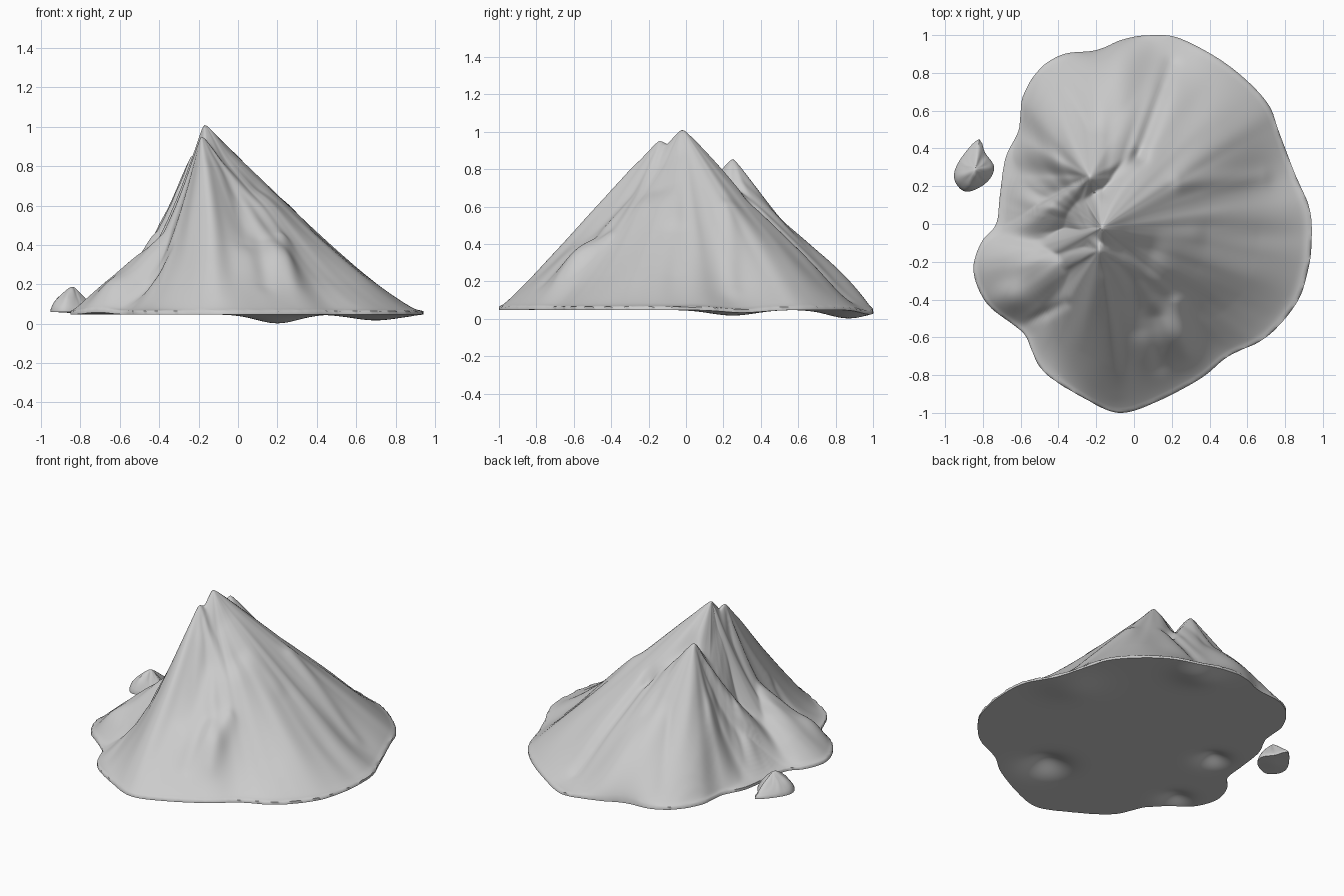
import bpy, bmesh, math
from math import tau, cos, sin, atan2, hypot, exp
from mathutils import Vector, noise

if "Cube" in bpy.data.objects:
    bpy.data.objects.remove(bpy.data.objects["Cube"])

stone = bpy.data.materials.new("light grey stone")
stone.use_nodes = True
GREY = (0.6, 0.6, 0.6, 1)
stone.diffuse_color = GREY
stone.node_tree.nodes["Principled BSDF"].inputs["Base Color"].default_value = GREY


def smooth_loop(points, steps=6):
    """Closed Catmull-Rom curve through the outline points."""
    pts = [Vector(p) for p in points]
    n, out = len(pts), []
    for i in range(n):
        a, b, c, d = (pts[(i + k) % n] for k in (-1, 0, 1, 2))
        for s in range(steps):
            t = s / steps
            out.append(b + (c - a) * t / 2 + (a * 2 - b * 5 + c * 4 - d) * t * t / 2
                       + (b * 3 - a - c * 3 + d) * t ** 3 / 2)
    return out


def reach_table(loop, cx, cy, bins=360):
    """Distance from a centre to the outline in every direction."""
    table = []
    for k in range(bins):
        ux, uy = cos(tau * k / bins), sin(tau * k / bins)
        best = 0.01
        for i, p in enumerate(loop):
            q = loop[i - 1]
            px, py, qx, qy = p.x - cx, p.y - cy, q.x - cx, q.y - cy
            sp, sq = ux * py - uy * px, ux * qy - uy * qx
            if (sp > 0) != (sq > 0):
                f = sp / (sp - sq)
                best = max(best, ux * (px + (qx - px) * f) + uy * (py + (qy - py) * f))
        table.append(best)
    return table


def lookup(table, angle):
    f = (angle % tau) / tau * len(table)
    i = int(f)
    f -= i
    f = f * f * (3 - 2 * f)
    a, b = table[i % len(table)], table[(i + 1) % len(table)]
    return a + (b - a) * f


def smooth_max(a, b, k=0.02):
    h = max(k - abs(a - b), 0) / k
    return max(a, b) + h * h * k / 4


def line_distance(x, y, x1, y1, x2, y2):
    dx, dy = x2 - x1, y2 - y1
    t = max(0, min(1, ((x - x1) * dx + (y - y1) * dy) / (dx * dx + dy * dy)))
    return hypot(x - x1 - dx * t, y - y1 - dy * t)


def build_hill(name, outline, peaks, folds, dents, base, rough, blunt, segs, rings):
    """Closed hill: peaks fall to the outline, folds are gullies and spurs."""
    loop = smooth_loop(outline)
    tables = [reach_table(loop, p[0], p[1]) for p in peaks]
    cx, cy = peaks[0][:2]

    def ground(x, y):
        return base + sum(d * exp(-((x - u) ** 2 + (y - v) ** 2) / (w * w))
                          for u, v, w, d in dents)

    def height(x, y, ang, t):
        z = 0
        for (px, py, top, steep), table in zip(peaks, tables):
            a = atan2(y - py, x - px)
            part = hypot(x - px, y - py) / lookup(table, a)
            part = min(1, (hypot(part, blunt) - blunt) / (1 - blunt))
            cone = (top - base) * (1 - part) ** lookup(steep, a)
            z = smooth_max(z, cone) if z else cone
        edge = min(1, 4 * (1 - t))
        for x1, y1, x2, y2, w, d in folds:
            z += edge * d * exp(-(line_distance(x, y, x1, y1, x2, y2) / w) ** 2)
        streak = noise.noise(Vector((cos(ang) * 6, sin(ang) * 6, t * 2)))
        z += rough * edge * min(1, 2 * t) ** 2 * streak
        return max(z, 0) + ground(x, y) + 0.01

    bm = bmesh.new()

    def sheet(surface):
        rows = []
        for r in range(1, rings + 1):
            t = r / rings
            row = []
            for s in range(segs):
                a = tau * s / segs
                d = t * lookup(tables[0], a)
                x, y = cx + d * cos(a), cy + d * sin(a)
                row.append(bm.verts.new((x, y, surface(x, y, a, t))))
            rows.append(row)
        tip = bm.verts.new((cx, cy, surface(cx, cy, 0, 0)))
        for s in range(segs):
            n = (s + 1) % segs
            bm.faces.new((tip, rows[0][s], rows[0][n]))
            for a, b in zip(rows, rows[1:]):
                bm.faces.new((a[s], b[s], b[n], a[n]))
        return rows[-1]

    rim_top = sheet(height)
    rim_low = sheet(lambda x, y, a, t: ground(x, y))
    for s in range(segs):
        n = (s + 1) % segs
        bm.faces.new((rim_top[s], rim_low[s], rim_low[n], rim_top[n]))
    bmesh.ops.recalc_face_normals(bm, faces=bm.faces)
    mesh = bpy.data.meshes.new(name)
    bm.to_mesh(mesh)
    bm.free()
    obj = bpy.data.objects.new(name, mesh)
    bpy.context.collection.objects.link(obj)
    mesh.materials.append(stone)
    bpy.ops.object.select_all(action="DESELECT")
    obj.select_set(True)
    bpy.context.view_layer.objects.active = obj
    bpy.ops.object.shade_smooth_by_angle(angle=math.radians(60))


# Footprint of the mountain, counter-clockwise
mountain_outline = [
    (.94, -.1), (.93, .08), (.85, .27), (.77, .48), (.7, .65), (.5, .84), (.25, .98),
    (.1, 1), (-.05, .98), (-.2, .92), (-.37, .9), (-.5, .82), (-.59, .67), (-.61, .5),
    (-.68, .35), (-.71, .15), (-.73, 0), (-.81, -.1), (-.85, -.25), (-.78, -.42),
    (-.63, -.54), (-.57, -.6), (-.48, -.78), (-.25, -.93), (-.08, -1), (.1, -.95),
    (.35, -.82), (.5, -.7), (.7, -.6), (.86, -.42), (.92, -.25)]

# Peaks: x, y, height, steepness every 30 degrees from east, counter-clockwise
mountain_peaks = [
    (-.17, -.02, 1, [1.2, 1, 1.03, 1.3, 1.9, 2.4, 2.5, 2.2, 1.7, 1.12, 1.15, 1.2]),
    (-.185, -.14, .94, [1.6, 1.5, 1.2, .7, 1.5, 2.3, 2.5, 2.2, 1.6, 1.06, 1.2, 1.35]),
    (-.235, .25, .84, [1.7, 1.4, 1.25, 1.2, 1.1, 1.1, 1.7, 2.1, 2.1, 2, 2, 1.9]),
    (-.27, -.2, .53, [1.5, 1.5, 1.5, 1.5, 1.4, 1.2, 1, 1, 1.2, 2, 2, 1.7])]

# Gullies (negative) and spurs (positive): start, end, width, depth
mountain_folds = [
    (-.36, -.42, -.62, -.55, .025, -.02),
    (-.15, .17, .02, .36, .04, -.03), (.02, .36, .2, .85, .04, -.035),
    (.4, -.06, .92, -.06, .06, -.015),
    (.25, .22, .68, .25, .05, .02),
    (-.04, -.1, .08, -.13, .08, -.035),
    (.15, -.3, .23, -.42, .08, .02), (.23, -.42, .28, -.68, .04, .02),
    (.12, -.5, .14, -.75, .05, -.02),
    (-.02, -.3, .02, -.55, .06, -.015),
    (-.15, -.3, -.1, -.9, .05, .01)]

# Bulges and hollows of the underside: x, y, radius, amount
mountain_dents = [(.2, .87, .15, -.045), (.7, .25, .17, -.03),
                  (.2, -.6, .13, .07), (-.52, .1, .09, .05), (-.65, -.4, .09, .04)]

build_hill("mountain", mountain_outline, mountain_peaks, mountain_folds,
           mountain_dents, .047, .018, .015, 300, 90)

# Loose boulder beside the mountain
boulder_outline = [(-.74, .3), (-.79, .38), (-.82, .45), (-.9, .37), (-.95, .28),
                   (-.94, .21), (-.88, .17), (-.78, .22)]
boulder_peaks = [(-.84, .29, .18, [.7, .8, .9, 1, .9, .8, .8, .6, .7, .8, .9, .7])]
build_hill("boulder", boulder_outline, boulder_peaks, [(-.84, .25, -.86, .2, .03, .015)],
           [(-.84, .29, .07, -.005)], .06, .006, .1, 48, 14)
